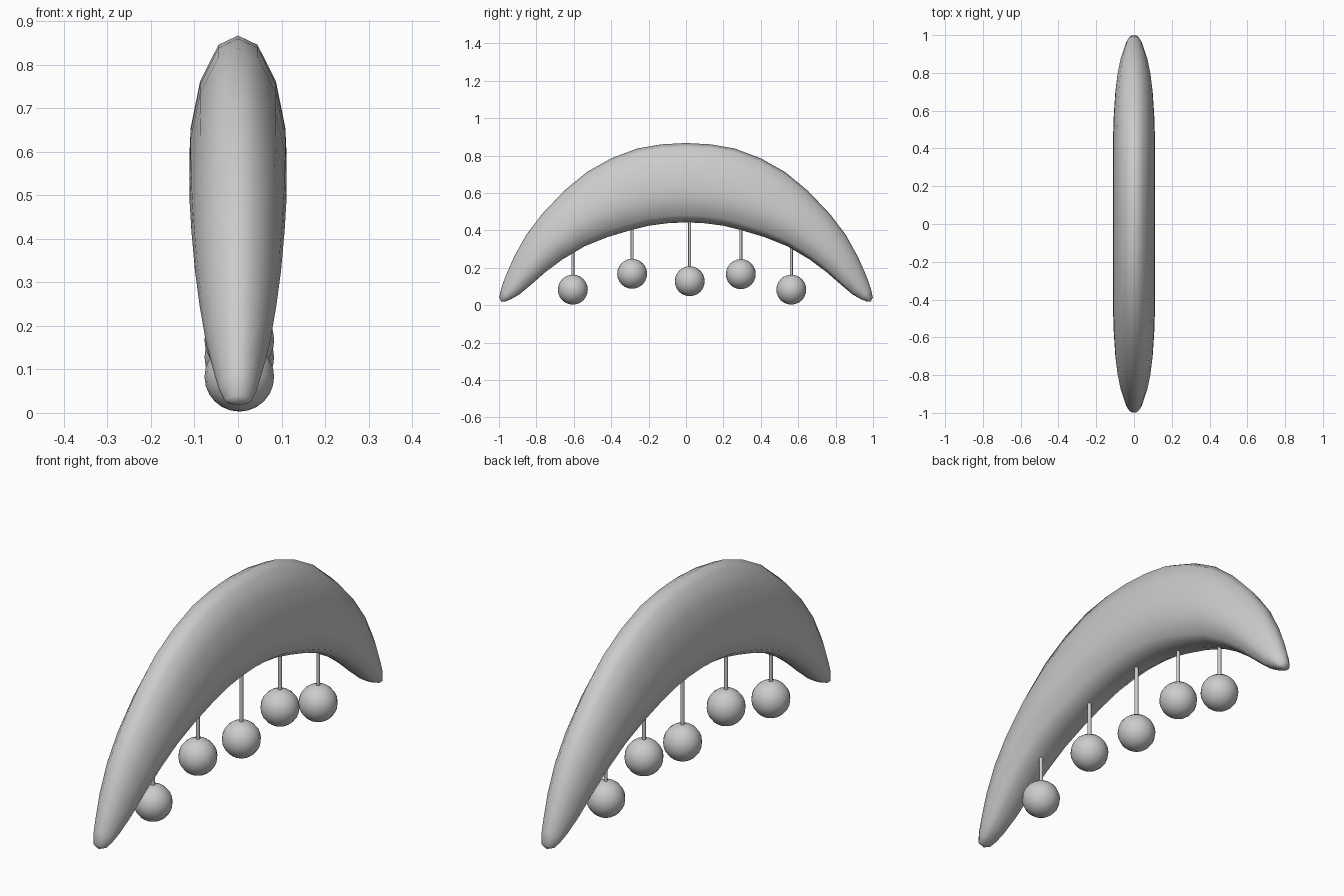
import bpy, bmesh, math

cube = bpy.data.objects.get("Cube")
if cube:
    bpy.data.objects.remove(cube, do_unlink=True)

grey = bpy.data.materials.new("plain grey")
grey.use_nodes = True
grey.diffuse_color = (0.6, 0.6, 0.6, 1)
grey.node_tree.nodes["Principled BSDF"].inputs["Base Color"].default_value = (0.6, 0.6, 0.6, 1)


def finish(name, bm):
    bmesh.ops.recalc_face_normals(bm, faces=bm.faces)
    mesh = bpy.data.meshes.new(name)
    bm.to_mesh(mesh)
    bm.free()
    mesh.materials.append(grey)
    mesh.polygons.foreach_set("use_smooth", [True] * len(mesh.polygons))
    obj = bpy.data.objects.new(name, mesh)
    bpy.context.collection.objects.link(obj)
    return obj


# Crescent stations: outer y, z, inner y, z, half width
half = [
    (0, .867, 0, .443, .112), (.13, .86, .1, .438, .112),
    (.26, .838, .2, .425, .112), (.4, .785, .3, .4, .112),
    (.53, .712, .42, .364, .111), (.65, .613, .54, .316, .107),
    (.77, .487, .66, .245, .099), (.855, .375, .75, .178, .088),
    (.92, .257, .83, .108, .073), (.965, .155, .89, .058, .055),
    (.988, .09, .935, .032, .043), (.999, .04, .965, .02, .03),
]
stations = [(-a, b, -c, d, w) for a, b, c, d, w in reversed(half[1:])] + half

# Cross-section: share of half width, share of height from inner to outer edge
side = [(.4, .95), (.78, .75), (.97, .5), (1, .34), (.78, .09), (.4, .02)]
section = [(0, 1)] + side + [(0, 0)] + [(-x, t) for x, t in reversed(side)]

bm = bmesh.new()
rings = []
for oy, oz, iy, iz, w in stations:
    rings.append([bm.verts.new((x * w, iy + (oy - iy) * t, iz + (oz - iz) * t))
                  for x, t in section])
n = len(section)
for a, b in zip(rings, rings[1:]):
    for i in range(n):
        j = (i + 1) % n
        bm.faces.new((a[i], a[j], b[j], b[i]))
# Rounded tips
for ring, s in ((rings[0], -1), (rings[-1], 1)):
    tip = bm.verts.new((0, s * .986, .018))
    for i in range(n):
        bm.faces.new((ring[i], ring[(i + 1) % n], tip))
finish("crescent_body", bm)


def inner_height(y):
    for a, b in zip(half, half[1:]):
        if a[2] <= abs(y) <= b[2]:
            return a[3] + (b[3] - a[3]) * (abs(y) - a[2]) / (b[2] - a[2])


# Hanging balls on thin rods
for k, (y, z) in enumerate([(-.605, .083), (-.288, .168), (.02, .128), (.293, .166), (.563, .083)], 1):
    bm = bmesh.new()
    bmesh.ops.create_uvsphere(bm, u_segments=16, v_segments=12, radius=.08)
    ball = finish(f"ball_{k}", bm)
    ball.location = (.003, y, z)

    top = inner_height(y) + .02
    bm = bmesh.new()
    bmesh.ops.create_cone(bm, cap_ends=True, segments=10, radius1=.008, radius2=.008, depth=top - z)
    rod = finish(f"rod_{k}", bm)
    rod.location = (.003, y, (top + z) / 2)
    for face in rod.data.polygons:
        face.use_smooth = len(face.vertices) == 4
